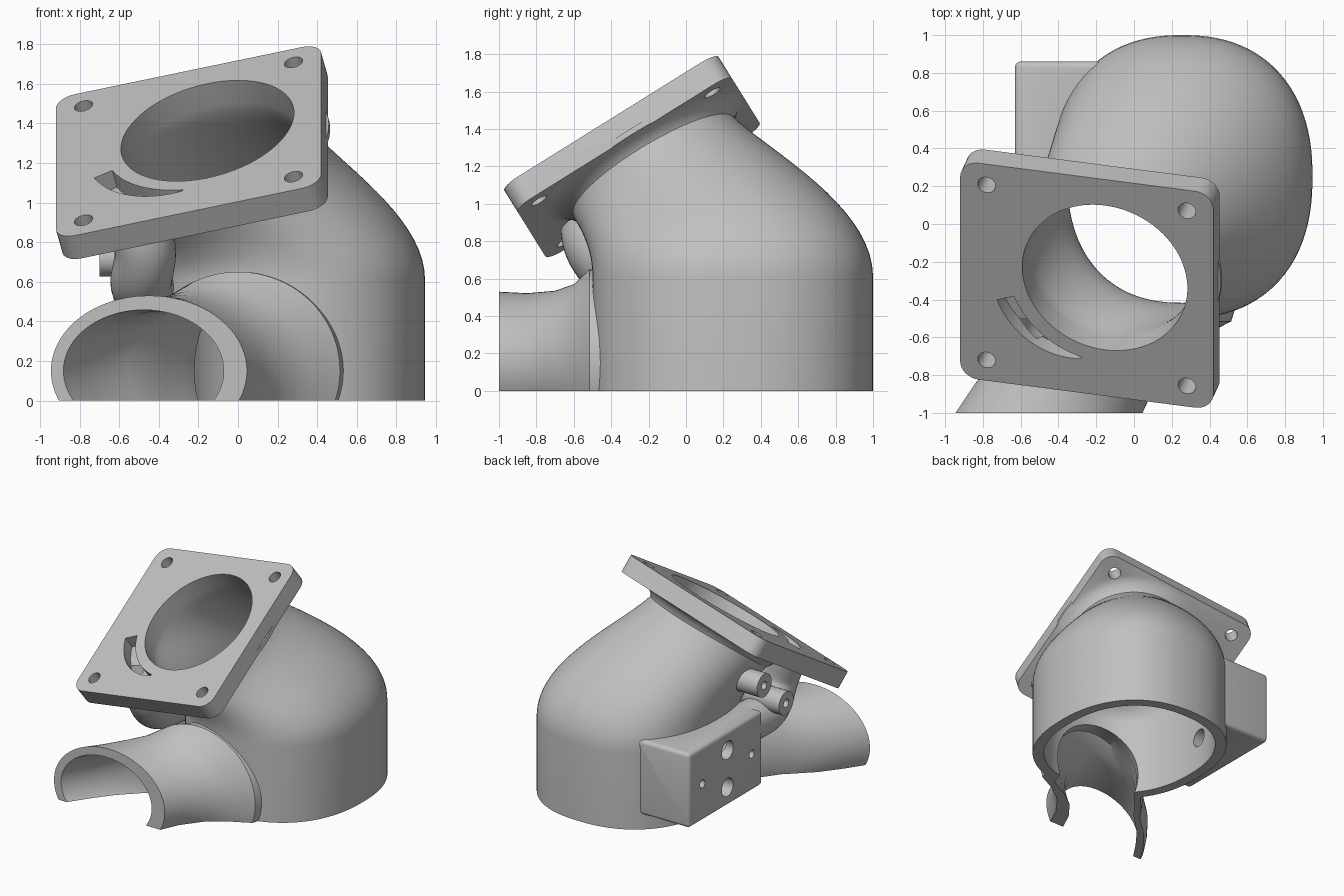
import bpy, bmesh
from math import sin, cos, pi, radians
from mathutils import Vector, Matrix

old = bpy.data.objects.get("Cube")
if old:
    bpy.data.objects.remove(old, do_unlink=True)

grey = bpy.data.materials.new("cast grey")
grey.use_nodes = True
grey.diffuse_color = (0.53, 0.53, 0.53, 1)
grey.node_tree.nodes["Principled BSDF"].inputs["Base Color"].default_value = (0.53, 0.53, 0.53, 1)

# Tilted frame of the top flange: u and v lie in its face, n points out
v = Vector((0, 0.849, 0.529)).normalized()
u = Vector((0.971, -0.128, 0.2))
u = (u - v * u.dot(v)).normalized()
n = u.cross(v)
flange_mid = Vector((-0.25, -0.325, 1.31))
bore_mid = Vector((-0.155, -0.285, 1.365))
THICK = 0.14
SEG = 96


def frame(origin):
    m = Matrix((u, v, n)).transposed().to_4x4()
    m.translation = origin
    return m


def finish(name, bm):
    bmesh.ops.recalc_face_normals(bm, faces=bm.faces)
    mesh = bpy.data.meshes.new(name)
    bm.to_mesh(mesh)
    bm.free()
    mesh.materials.append(grey)
    obj = bpy.data.objects.new(name, mesh)
    bpy.context.collection.objects.link(obj)
    return obj


def loft(name, rings):
    """Closed skin through rings of equal point count."""
    bm = bmesh.new()
    rows = [[bm.verts.new(p) for p in ring] for ring in rings]
    count = len(rows[0])
    for a, b in zip(rows, rows[1:]):
        for i in range(count):
            j = (i + 1) % count
            bm.faces.new((a[i], a[j], b[j], b[i]))
    bm.faces.new(rows[0][::-1])
    bm.faces.new(rows[-1])
    return finish(name, bm)


def block(name, lo, hi, bevel=0):
    lo, hi = Vector(lo), Vector(hi)
    bm = bmesh.new()
    bmesh.ops.create_cube(bm, size=1)
    for p in bm.verts:
        p.co = [(a + b) / 2 + c * (b - a) for a, b, c in zip(lo, hi, p.co)]
    if bevel:
        bmesh.ops.bevel(bm, geom=bm.edges[:], offset=bevel, segments=4,
                        profile=0.5, affect='EDGES')
    return finish(name, bm)


def rod(name, start, end, radius, seg=32):
    start, end = Vector(start), Vector(end)
    q = (end - start).to_track_quat('Z', 'Y')
    circle = [q @ Vector((radius * cos(2 * pi * i / seg), radius * sin(2 * pi * i / seg), 0))
              for i in range(seg)]
    return loft(name, [[start + c for c in circle], [end + c for c in circle]])


def swept(name, path, radius, steps=8, seg=32):
    """Round tube along a smooth path."""
    pts = [Vector(p) for p in path]
    ext = [2 * pts[0] - pts[1]] + pts + [2 * pts[-1] - pts[-2]]
    line = []
    for a, b, c, d in zip(ext, ext[1:], ext[2:], ext[3:]):
        for s in range(steps):
            t = s / steps
            line.append(0.5 * (2 * b + (c - a) * t + (2 * a - 5 * b + 4 * c - d) * t * t
                               + (3 * b - a - 3 * c + d) * t ** 3))
    line.append(pts[-1])
    rings = []
    for i, p in enumerate(line):
        along = (line[min(i + 1, len(line) - 1)] - line[max(i - 1, 0)]).normalized()
        side = along.cross(Vector((1, 0, 0))).normalized()
        other = along.cross(side)
        rings.append([p + radius * (cos(2 * pi * k / seg) * side + sin(2 * pi * k / seg) * other)
                      for k in range(seg)])
    return loft(name, rings)


def combine(target, tool, operation):
    mod = target.modifiers.new("join", 'BOOLEAN')
    mod.operation = operation
    mod.solver = 'EXACT'
    mod.object = tool
    bpy.context.view_layer.objects.active = target
    bpy.ops.object.modifier_apply(modifier=mod.name)
    bpy.data.objects.remove(tool, do_unlink=True)


def body(name, inset, radius, bottom, extra):
    """Oval base that bends and shrinks into the round flange neck."""
    base, top = [], []
    for i in range(SEG):
        a = 2 * pi * i / SEG
        c, s = cos(a), sin(a)
        k = (abs(c) ** 2.3 + abs(s) ** 2.3) ** (-1 / 2.3)
        base.append(Vector((0.255 + (0.69 - inset) * k * c, 0.25 + (0.75 - inset) * k * s, 0.61)))
        top.append(bore_mid - n * THICK + radius * (c * u + s * v))
    rings = [[Vector((p.x, p.y, bottom)) for p in base]]
    steps = 20
    for j in range(steps + 1):
        t = j / steps
        ring = []
        for p, q in zip(base, top):
            d = (q - p).length
            ring.append(p * (2 * t ** 3 - 3 * t * t + 1) + q * (3 * t * t - 2 * t ** 3)
                        + Vector((0, 0, d)) * (t ** 3 - 2 * t * t + t)
                        + n * (0.5 * d) * (t ** 3 - t * t))
        rings.append(ring)
    rings.append([q + n * extra for q in top])
    return loft(name, rings)


def pipe(name, inset, front):
    """Oval side pipe, flared where it meets the body: y, centre x, half width, half height."""
    stations = [(front, -0.45 - (-1 - front) * 0.55, 0.495, 0.38), (-1, -0.45, 0.495, 0.38),
                (-0.85, -0.365, 0.48, 0.372), (-0.7, -0.25, 0.475, 0.385),
                (-0.6, -0.13, 0.485, 0.42), (-0.515, 0.0, 0.515, 0.5),
                (-0.4, 0.06, 0.49, 0.49), (-0.3, 0.12, 0.46, 0.46), (-0.15, 0.18, 0.42, 0.42)]
    if front == -1:
        stations.pop(0)
    return loft(name, [[Vector((x - inset * 0.3 + (w - inset) * cos(2 * pi * i / SEG), y,
                                0.15 + (h - inset * 0.8) * sin(2 * pi * i / SEG)))
                        for i in range(SEG)] for y, x, w, h in stations])


# Outer solids
housing = body("housing", 0, 0.5, 0, 0.05)
combine(housing, pipe("side_pipe", 0, -1), 'UNION')
combine(housing, block("valve_block", (-0.63, -0.08, 0.12), (-0.1, 0.86, 0.72), 0.03), 'UNION')
combine(housing, swept("bypass_tube", [(-0.54, -0.52, 1.0), (-0.47, -0.495, 0.77), (-0.49, -0.34, 0.6),
                                       (-0.47, -0.08, 0.57), (-0.46, 0.2, 0.56)], 0.155), 'UNION')
bosses = [(0.0, 0.97), (-0.28, 0.72)]
for y, z in bosses:
    combine(housing, rod("boss", (-0.7, y, z), (-0.35, y, z), 0.093), 'UNION')

# Flared collar under the flange
bore = frame(bore_mid)
collar = []
for depth, r in ((0.12, 0.47), (0.085, 0.502), (0.05, 0.525), (0.02, 0.56), (0, 0.605), (-0.03, 0.605)):
    collar.append([bore @ Vector((r * cos(2 * pi * i / SEG), r * sin(2 * pi * i / SEG),
                                  -THICK - depth)) for i in range(SEG)])
combine(housing, loft("collar", collar), 'UNION')

# Square flange with rounded corners
half_u, half_v, corner = 0.69, 0.675, 0.1
outline = []
for q, (a, b) in enumerate(((1, 1), (-1, 1), (-1, -1), (1, -1))):
    mid = Vector((a * (half_u - corner), b * (half_v - corner), 0))
    for k in range(9):
        t = q * pi / 2 + k * pi / 16
        outline.append(mid + corner * Vector((cos(t), sin(t), 0)))
face = frame(flange_mid)
drop = Vector((0, 0, THICK))
flange = loft("flange", [[face @ (p - drop) for p in outline], [face @ p for p in outline]])
combine(housing, flange, 'UNION')

# Hollow interior, bore and open underside
combine(housing, body("cavity", 0.083, 0.45, -0.1, THICK + 0.06), 'DIFFERENCE')
combine(housing, pipe("pipe_cavity", 0.09, -1.1), 'DIFFERENCE')
combine(housing, block("underside", (-2, -2, -1), (2, 2, 0)), 'DIFFERENCE')

# Flange bolt holes
for a in (-1, 1):
    for b in (-1, 1):
        p = Vector((a * 0.546, b * 0.546, 0))
        combine(housing, rod("bolt_hole", face @ (p - drop * 1.5), face @ (p + drop), 0.048),
                'DIFFERENCE')

# Tapered crescent slot leading through the bypass tube to the upper port
arc = [radians(201 + 55 * k / 16) for k in range(17)]
inner = [Vector((0.53 * cos(a), 0.53 * sin(a), 0)) for a in arc]
outer = []
for k, a in enumerate(arc):
    r = 0.54 + 0.09 * (1 - (k / 16) ** 2.5)
    outer.append(Vector((r * cos(a), r * sin(a), 0)))
slot = inner + outer[::-1]
combine(housing, loft("slot", [[bore @ (p - drop * 0.75) for p in slot],
                               [bore @ (p + drop) for p in slot]]), 'DIFFERENCE')
combine(housing, swept("channel", [(-0.54, -0.525, 0.99), (-0.475, -0.495, 0.77), (-0.49, -0.34, 0.6),
                                   (-0.48, -0.08, 0.57), (-0.48, 0.2, 0.57), (-0.48, 0.4, 0.57)],
                       0.085), 'DIFFERENCE')

# Ports and screw holes in the block, and boss holes
for y, z, r, depth in ((0.37, 0.57, 0.073, 0.17), (0.37, 0.27, 0.073, 0.45),
                       (0.06, 0.42, 0.032, 0.15), (0.69, 0.42, 0.032, 0.15)):
    combine(housing, rod("port", (-0.8, y, z), (-0.63 + depth, y, z), r), 'DIFFERENCE')
for y, z in bosses:
    combine(housing, rod("boss_hole", (-0.8, y, z), (-0.6, y, z), 0.032), 'DIFFERENCE')

bpy.ops.object.select_all(action='DESELECT')
housing.select_set(True)
bpy.context.view_layer.objects.active = housing
bpy.ops.object.shade_smooth_by_angle(angle=radians(30))
